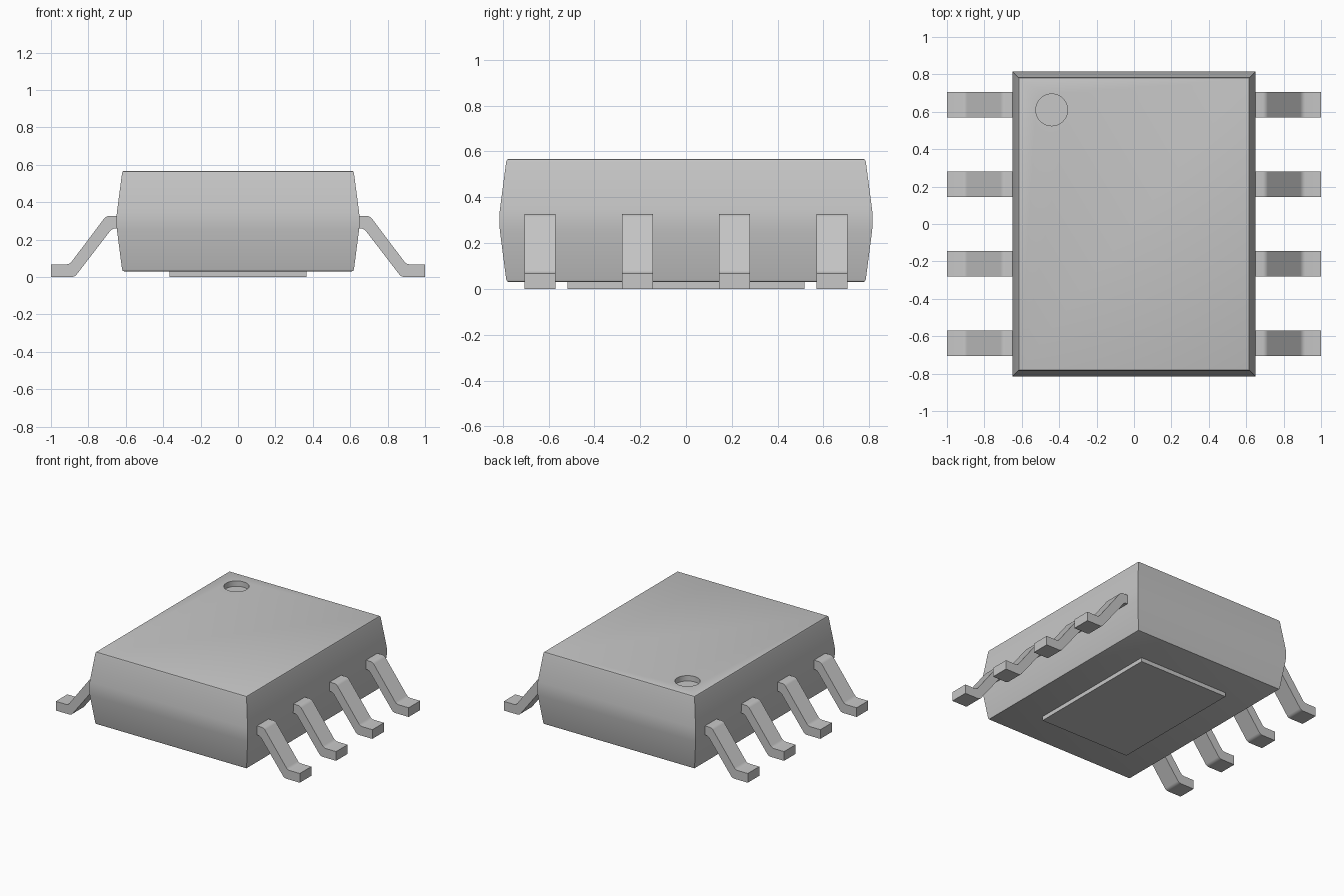
import bpy
import bmesh
import math

default = bpy.data.objects.get("Cube")
if default:
    bpy.data.objects.remove(default, do_unlink=True)

# Single plain grey
GREY = (0.57, 0.57, 0.57, 1.0)
grey = bpy.data.materials.new("plain_grey")
grey.use_nodes = True
grey.diffuse_color = GREY
grey.node_tree.nodes["Principled BSDF"].inputs["Base Color"].default_value = GREY


def make_object(name, bm):
    bmesh.ops.recalc_face_normals(bm, faces=bm.faces)
    mesh = bpy.data.meshes.new(name)
    bm.to_mesh(mesh)
    bm.free()
    mesh.materials.append(grey)
    obj = bpy.data.objects.new(name, mesh)
    bpy.context.collection.objects.link(obj)
    return obj


def activate(obj):
    bpy.ops.object.select_all(action='DESELECT')
    obj.select_set(True)
    bpy.context.view_layer.objects.active = obj


def smooth(obj):
    activate(obj)
    bpy.ops.object.shade_smooth_by_angle(angle=math.radians(32))


# Package body: stacked rectangles, widest at mid height, with rounded rims
HALF_X, HALF_Y = 0.65, 0.815
rings = [(0.042, 0.03), (0.034, 0.033), (0.03, 0.042), (0.003, 0.25),
         (0, 0.28), (0, 0.32), (0.003, 0.35),
         (0.03, 0.555), (0.034, 0.565), (0.042, 0.568)]
bm = bmesh.new()
loops = []
for inset, z in rings:
    x, y = HALF_X - inset, HALF_Y - inset
    loops.append([bm.verts.new((sx * x, sy * y, z))
                  for sx, sy in ((-1, -1), (1, -1), (1, 1), (-1, 1))])
for low, high in zip(loops, loops[1:]):
    for i in range(4):
        j = (i + 1) % 4
        bm.faces.new((low[i], low[j], high[j], high[i]))
bm.faces.new(loops[0][::-1])
bm.faces.new(loops[-1])
body = make_object("package_body", bm)

# Round pin-one recess cut into the top
bpy.ops.mesh.primitive_cylinder_add(vertices=48, radius=0.085, depth=0.2,
                                    location=(-0.44, 0.61, 0.628))
cutter = bpy.context.object
cutter.name = "recess_cutter"
cutter.hide_render = True
cutter.data.materials.append(grey)
activate(body)
cut = body.modifiers.new("recess", 'BOOLEAN')
cut.operation = 'DIFFERENCE'
cut.solver = 'EXACT'
cut.object = cutter
bpy.ops.object.modifier_apply(modifier=cut.name)
bpy.data.objects.remove(cutter, do_unlink=True)
smooth(body)

# Thermal pad under the body
bm = bmesh.new()
bmesh.ops.create_cube(bm, size=1)
for v in bm.verts:
    v.co = (v.co.x * 0.735, v.co.y * 1.035, 0.0175 + v.co.z * 0.035)
make_object("thermal_pad", bm)

# Gull-wing leads: extruded profile with rounded bends
profile = [(0.62, 0.26), (0.673, 0.26), (0.873, 0), (1, 0),
           (1, 0.068), (0.9, 0.068), (0.705, 0.327), (0.62, 0.327)]
bends = (1, 2, 5, 6)
LEAD_WIDTH = 0.135


def make_lead(name, side, y):
    bm = bmesh.new()
    near, far = [[bm.verts.new((side * x, y + s * LEAD_WIDTH / 2, z))
                  for x, z in profile] for s in (-1, 1)]
    bm.faces.new(near)
    bm.faces.new(far[::-1])
    n = len(profile)
    for i in range(n):
        j = (i + 1) % n
        bm.faces.new((near[i], far[i], far[j], near[j]))
    edges = [bm.edges.get((near[i], far[i])) for i in bends]
    bmesh.ops.bevel(bm, geom=edges, offset=0.016, segments=3,
                    profile=0.5, affect='EDGES')
    smooth(make_object(name, bm))


for side, label in ((1, "left"), (-1, "right")):
    for i in range(4):
        make_lead(f"{label}_lead_{i + 1}", side, (i - 1.5) * 0.425)
